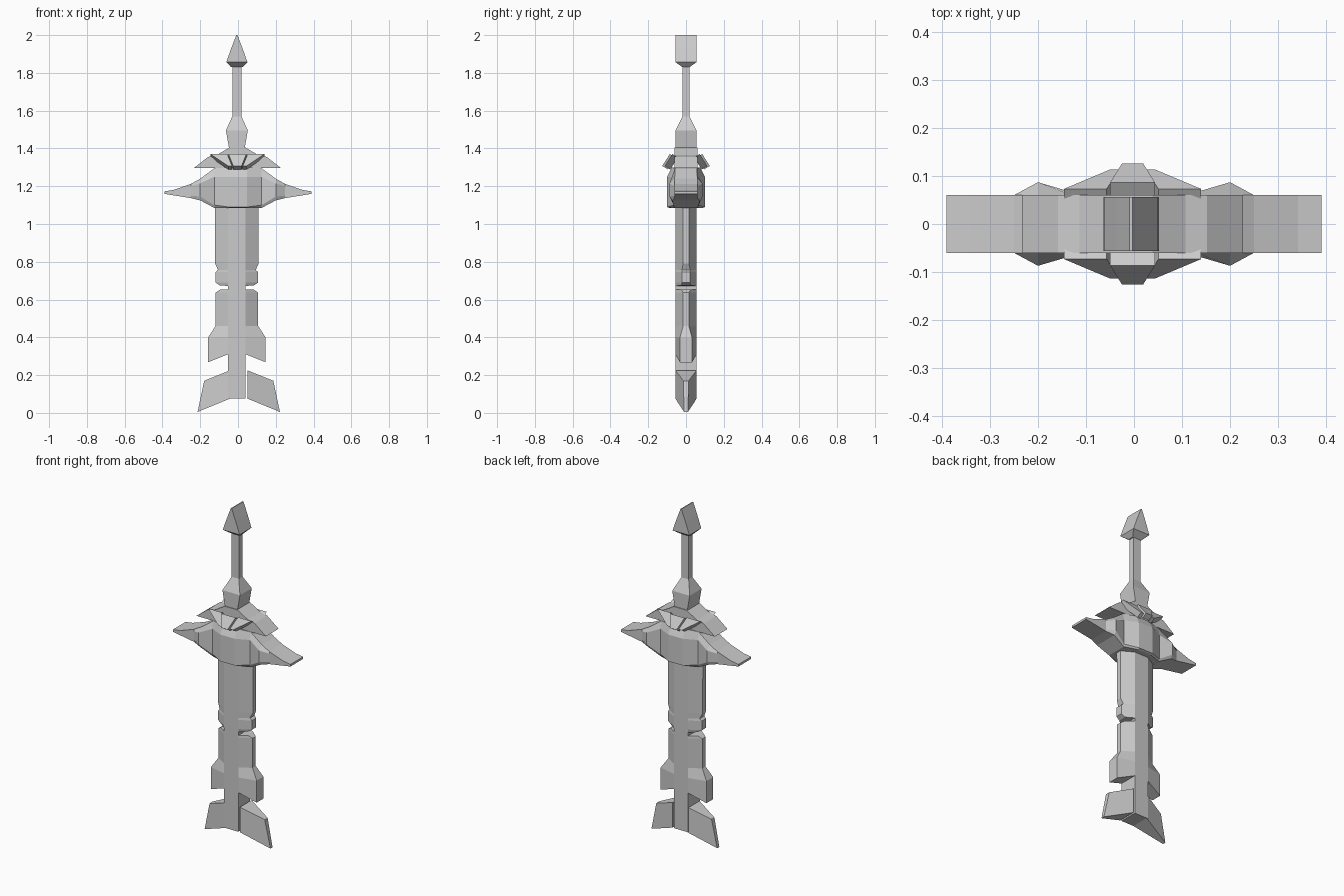
import bpy, bmesh

cube = bpy.data.objects.get("Cube")
if cube:
    bpy.data.objects.remove(cube, do_unlink=True)

steel = bpy.data.materials.new("grey steel")
steel.use_nodes = True
GREY = (0.6, 0.6, 0.6, 1)
steel.diffuse_color = GREY
steel.node_tree.nodes["Principled BSDF"].inputs["Base Color"].default_value = GREY


def loft(name, rings, shift=0.0, mirror=(False, False)):
    """Skin a row of equal-length rings, cap both ends, optionally mirror in x / y."""
    bm = bmesh.new()
    rows = [[bm.verts.new(p) for p in ring] for ring in rings]
    n = len(rows[0])
    for a, b in zip(rows, rows[1:]):
        for i in range(n):
            j = (i + 1) % n
            bm.faces.new((a[i], a[j], b[j], b[i]))
    bm.faces.new(rows[0])
    bm.faces.new(rows[-1])
    bmesh.ops.remove_doubles(bm, verts=bm.verts, dist=0.0005)
    bmesh.ops.recalc_face_normals(bm, faces=bm.faces)
    mesh = bpy.data.meshes.new(name)
    bm.to_mesh(mesh)
    bm.free()
    mesh.materials.append(steel)
    obj = bpy.data.objects.new(name, mesh)
    bpy.context.collection.objects.link(obj)
    obj.location.x = shift
    if any(mirror):
        mod = obj.modifiers.new("mirror", 'MIRROR')
        mod.use_axis = (*mirror, False)
        mod.use_mirror_merge = False
    return obj


def box_ring(x, y, z):
    return [(-x, -y, z), (x, -y, z), (x, y, z), (-x, y, z)]


CENTRE = -0.006
SPINE_X, SPINE_Y = 0.047, 0.056


# Blade: flat spine with bevelled edge pieces on both sides
loft("blade_spine", [box_ring(SPINE_X, SPINE_Y, z) for z in (0.075, 1.2)], CENTRE)


def blade_edge(name, stations, shift=CENTRE):
    # station: inner height, outer x, outer height, half thickness at the edge
    loft(name, [[(SPINE_X, -SPINE_Y, zi), (x, -t, zo), (x, t, zo), (SPINE_X, SPINE_Y, zi)]
                for zi, x, zo, t in stations], shift, (True, False))


blade_edge("upper_blade_edge", [
    (1.15, .116, 1.15, .015), (.79, .115, .79, .015), (.757, .1, .757, .022),
    (.745, .113, .745, .02), (.69, .113, .69, .02), (.672, .09, .675, .025)])
blade_edge("middle_blade_edge", [
    (.652, .09, .652, .025), (.637, .113, .637, .015), (.46, .113, .46, .015),
    (.4, .152, .4, .032), (.31, .152, .268, .032)])
blade_edge("blade_tip_barb", [(.225, .183, .17, .014), (.075, .218, .005, .01)], 0.004)


# Crossguard: collar, ridged shoulders and wings in one loft along x
# station: x, top z, upper ridge z, lower ridge z, bottom z, rim y, ridge y
half = [(.047, 1.30, 1.25, 1.09, 1.085, .075, .1),
        (.125, 1.295, 1.25, 1.1, 1.085, .058, .065),
        (.2, 1.24, 1.215, 1.145, 1.125, .06, .087),
        (.25, 1.212, 1.2, 1.15, 1.137, .06, .06),
        (.342, 1.18, 1.175, 1.155, 1.152, .06, .06),
        (.39, 1.173, 1.17, 1.162, 1.16, .06, .06)]


def guard_ring(s, side):
    x, zt, zu, zl, zb, rim, ridge = s
    front = [(side * x, -rim, zt), (side * x, -ridge, zu),
             (side * x, -ridge, zl), (side * x, -rim - (ridge - rim) * .5, zb)]
    return front + [(px, -py, pz) for px, py, pz in reversed(front)]


loft("crossguard", [guard_ring(s, -1) for s in reversed(half)] + [guard_ring(s, 1) for s in half])


# Roof-shaped upper guard
roof = [(.042, 1.405), (.11, 1.365), (.155, 1.355), (.23, 1.297)]
outline = roof + [(-x, z) for x, z in reversed(roof)]
loft("upper_guard", [[(x, y, z) for x, z in outline] for y in (-.06, .06)], CENTRE / 2)


# Sloping fan plates on the front and back of the guard
def fan_plate(name, top, bottom, out, both):
    def ring(dy, dz):
        return [(top[0], -.073 - out + dy, 1.37 + dz), (top[1], -.073 - out + dy, 1.37 + dz),
                (bottom[1], -.113 - out + dy, 1.307 + dz), (bottom[0], -.113 - out + dy, 1.307 + dz)]
    loft(name, [ring(0, 0), ring(.03, -.018)], CENTRE / 2, (both, True))


fan_plate("centre_fan_plate", (-.047, .047), (-.022, .022), .013, False)
fan_plate("side_fan_plate", (.054, .143), (.028, .048), 0, True)


# Hilt: flared neck, thin grip and wedge pommel
loft("neck_and_grip", [box_ring(*s) for s in (
    (.042, .056, 1.3), (.042, .056, 1.405), (.058, .056, 1.495),
    (.024, .018, 1.57), (.024, .018, 1.845))], CENTRE)
loft("pommel", [box_ring(*s) for s in (
    (.03, .018, 1.83), (.056, .056, 1.857), (.03, .056, 1.93), (.003, .056, 2.0))], CENTRE)
